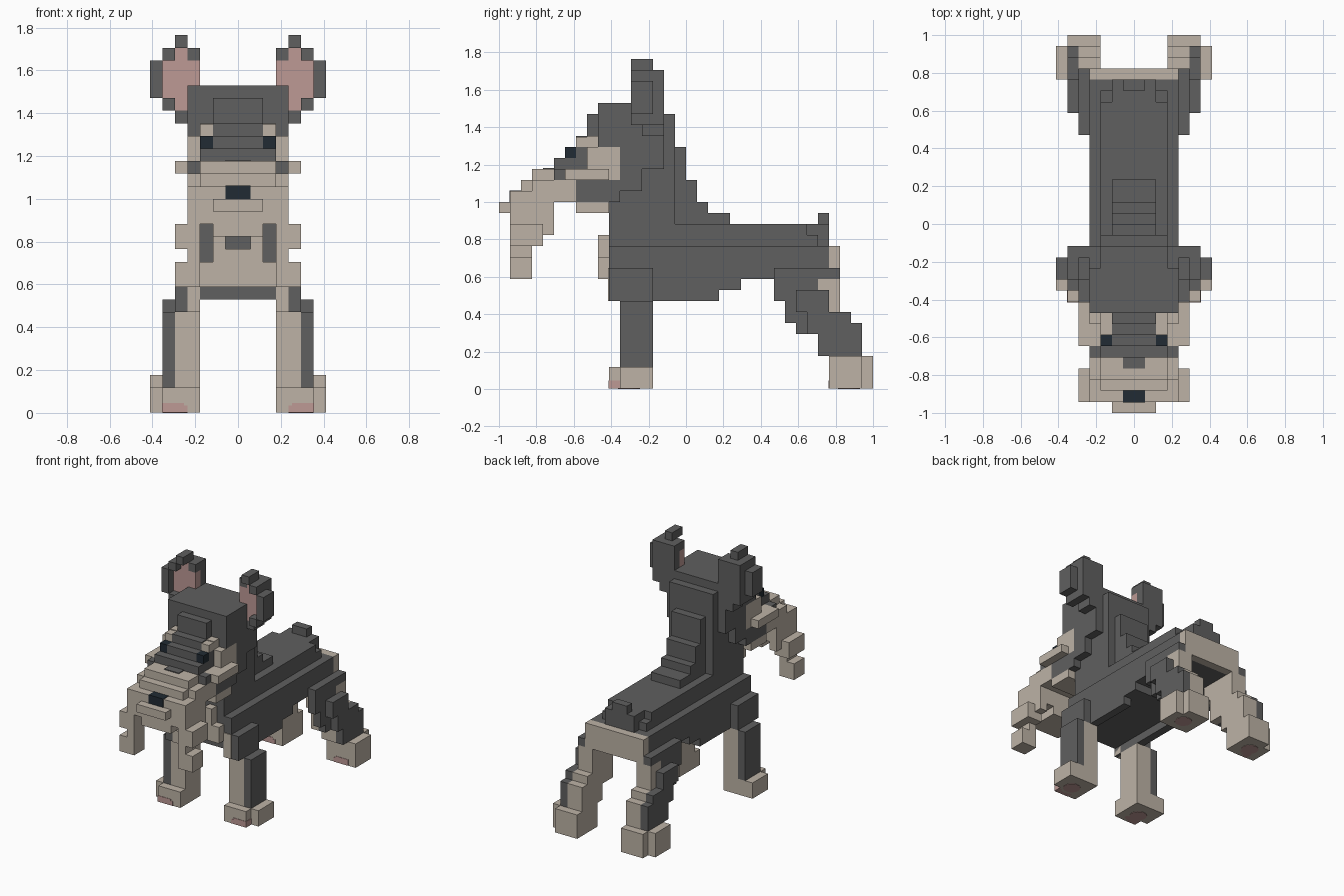
import bpy
import bmesh
from mathutils import Matrix

if "Cube" in bpy.data.objects:
    bpy.data.objects.remove(bpy.data.objects["Cube"])

UNIT = 2 / 34          # edge of one block
HALF_LENGTH = 17       # y is counted in blocks from the nose tip


def material(name, red, green, blue):
    mat = bpy.data.materials.new(name)
    mat.use_nodes = True
    colour = (red, green, blue, 1)
    mat.diffuse_color = colour
    mat.node_tree.nodes["Principled BSDF"].inputs["Base Color"].default_value = colour
    return mat


coat = material("charcoal_coat", .115, .115, .115)
cream = material("cream_fur", .51, .45, .38)
pink = material("soft_pink", .51, .32, .3)
black = material("blue_black", .015, .024, .033)


class Part:
    """One named object assembled from blocks, optionally mirrored in x."""

    def __init__(self, name, mat):
        self.name, self.mat, self.bm = name, mat, bmesh.new()

    def block(self, x, y, z):
        made = bmesh.ops.create_cube(self.bm, size=1)["verts"]
        for v in made:
            for axis, (low, high) in enumerate((x, y, z)):
                v.co[axis] = high if v.co[axis] > 0 else low
        return self

    def wide(self, half_width, y, z):
        return self.block((-half_width, half_width), y, z)

    def disc(self, x, y, z):
        place = Matrix.Translation((x, y, z))
        bmesh.ops.create_cone(self.bm, cap_ends=True, segments=16, radius1=1,
                              radius2=1, depth=.1, matrix=place)
        return self

    def done(self, pair=False):
        for v in self.bm.verts:
            v.co.y -= HALF_LENGTH
            v.co *= UNIT
        sides = (("left_", 1), ("right_", -1)) if pair else (("", 1),)
        for prefix, sign in sides:
            copy = self.bm.copy()
            if sign < 0:
                bmesh.ops.scale(copy, vec=(-1, 1, 1), verts=copy.verts)
                bmesh.ops.reverse_faces(copy, faces=copy.faces)
            mesh = bpy.data.meshes.new(prefix + self.name)
            copy.to_mesh(mesh)
            copy.free()
            mesh.materials.append(self.mat)
            obj = bpy.data.objects.new(prefix + self.name, mesh)
            bpy.context.collection.objects.link(obj)
        self.bm.free()


# Trunk, belly and back
body = Part("body", coat)
body.wide(4, (10, 30), (10, 13))
body.wide(4, (10, 22), (9, 10))
body.wide(3, (10, 28), (13, 15))
body.wide(2, (28, 30), (13, 15))
body.wide(3, (28, 29), (13, 14))
body.done()
Part("flank", coat).block((3, 4), (10, 20), (8, 9)).done(pair=True)
Part("rump", cream).wide(4, (30, 31), (10, 13)).done()
Part("tail", coat).wide(1, (29, 30), (14, 16)).done()

# Neck with a stepped mane down the back
Part("neck", coat).wide(3, (10, 16), (13, 25)).done()
mane = Part("mane", coat)
for end, top in ((17, 22), (18, 19), (19, 17), (21, 16)):
    mane.wide(2, (15, end), (14, top))
mane.done()

# Chest tuft with a notch in its upper edge
chest = Part("chest_tuft", cream)
chest.wide(3, (9, 10), (10, 12))
chest.wide(2, (9, 10), (12, 13))
for x in ((-2, -1), (1, 2)):
    chest.block(x, (9, 10), (13, 14))
chest.done()

# Head
head = Part("head", coat)
head.wide(4, (9, 15), (22, 26))
head.wide(4, (13, 15), (20, 22))
head.wide(4, (11, 13), (18, 22))
head.wide(4, (7, 11), (17, 19))
head.wide(3, (7, 11), (19, 22))
head.done()
brow = Part("forehead", coat)
brow.wide(2, (8, 9), (21, 25))
brow.wide(2, (7, 8), (21, 23))
brow.wide(2, (6, 7), (20, 22))
brow.wide(3, (5, 7), (20, 21))
brow.wide(4, (5, 6), (19, 20))
brow.wide(1, (4, 5), (19.5, 20.1))
brow.done()
cheek = Part("cheek", cream)
cheek.block((3, 4), (8, 11), (20, 22))
cheek.block((3, 5), (6, 10), (19, 20))
cheek.block((3, 4), (10, 11), (19, 20))
cheek.block((2, 3), (8, 9), (22, 23))
cheek.block((2, 3), (7, 9), (21.9, 22.9))
cheek.done(pair=True)
Part("eye", black).block((2, 3), (6, 7), (21, 22)).done(pair=True)
Part("throat_tuft", cream).wide(4, (7, 10), (16, 17)).done()

# Muzzle, nose and hanging whiskers
muzzle = Part("muzzle", cream)
muzzle.wide(4, (2, 5), (15, 18))
muzzle.wide(4, (5, 7), (17, 19))
muzzle.wide(4, (3, 5), (18, 19))
muzzle.wide(3, (2, 5), (18, 19))
muzzle.wide(3, (3, 5), (19, 20))
muzzle.wide(3, (1, 2), (15, 17))
muzzle.wide(2, (0, 1), (16, 17))
muzzle.wide(2, (1, 5), (14, 16))
for x in ((-4, -1), (1, 4)):
    muzzle.block(x, (1, 2), (17, 18))
muzzle.done()
Part("nose", black).wide(1, (.95, 2), (17, 18.05)).done()
whisker = Part("whisker", cream)
whisker.block((3, 4), (1, 3), (10, 17))
whisker.block((4, 5), (1, 3), (10, 12))
whisker.block((3, 5), (1, 4), (13, 15))
whisker.block((3, 4), (4, 5), (14, 15))
whisker.done(pair=True)

# Ears: dark shell around a recessed pink lining
ear = Part("ear", coat)
ear.block((3, 6), (14, 15), (24, 29))
ear.block((6, 7), (12, 14), (25, 28))
ear.block((5, 6), (12, 14), (28, 29))
ear.block((3, 4), (13, 14), (28, 29))
ear.block((4, 5), (12, 14), (29, 30))
ear.block((5, 6), (12, 14), (24, 25))
ear.block((4, 5), (13, 15), (23, 24))
ear.done(pair=True)
lining = Part("ear_lining", pink)
lining.block((3, 6), (13, 14), (25, 28))
lining.block((4, 5), (13, 14), (24, 29))
lining.done(pair=True)

# Front legs: cream inside, dark outside
Part("shoulder", coat).block((4, 5), (10, 14), (8, 11)).done(pair=True)
leg = Part("front_leg", cream)
leg.block((3, 5), (11, 14), (2, 8))
leg.block((3, 4), (9.9, 11), (8, 11))
leg.done(pair=True)
Part("front_leg_outside", coat).block((5, 6), (11, 14), (2, 8)).done(pair=True)
foot = Part("front_foot", cream)
foot.block((3, 7), (11, 14), (.05, 2))
foot.block((3, 6), (10, 11), (.05, 2))
foot.done(pair=True)

# Hind legs: stepped dark thigh over a cream inner leg
thigh = Part("thigh", coat)
thigh.block((4, 5), (25, 31), (10, 11))
thigh.block((4, 5), (25, 29), (8, 10))
thigh.block((4, 5), (26, 29), (6, 8))
thigh.block((4, 5), (27, 29), (5, 6))
thigh.block((5, 6), (27, 30), (7, 9))
thigh.block((5, 6), (28, 31), (5, 7))
thigh.block((5, 6), (29, 32), (3, 7))
thigh.block((5, 6), (32, 33), (3, 6))
thigh.done(pair=True)
inner = Part("hind_leg", cream)
inner.block((3, 4), (26, 29), (8, 10))
inner.block((3, 4), (27, 29), (5, 8))
inner.block((3, 5), (29, 31), (3, 10))
inner.block((3, 5), (31, 32), (3, 7))
inner.block((3, 5), (32, 33), (3, 6))
inner.done(pair=True)
foot = Part("hind_foot", cream)
foot.block((3, 7), (30, 33), (.05, 3))
foot.block((3, 6), (33, 34), (.05, 3))
foot.done(pair=True)

# Toe pads on the front and sole of every foot
for name, front, outer in (("front_pad", 10, 6.05), ("hind_pad", 30, 6)):
    pad = Part(name, pink)
    pad.block((4, outer), (front - .05, front + 1), (.05, .6))
    pad.block((4.3, outer), (front - .05, front + 1), (.6, 1 - .4 / 2))
    pad.disc(5, front + 1.8, .05)
    pad.done(pair=True)
